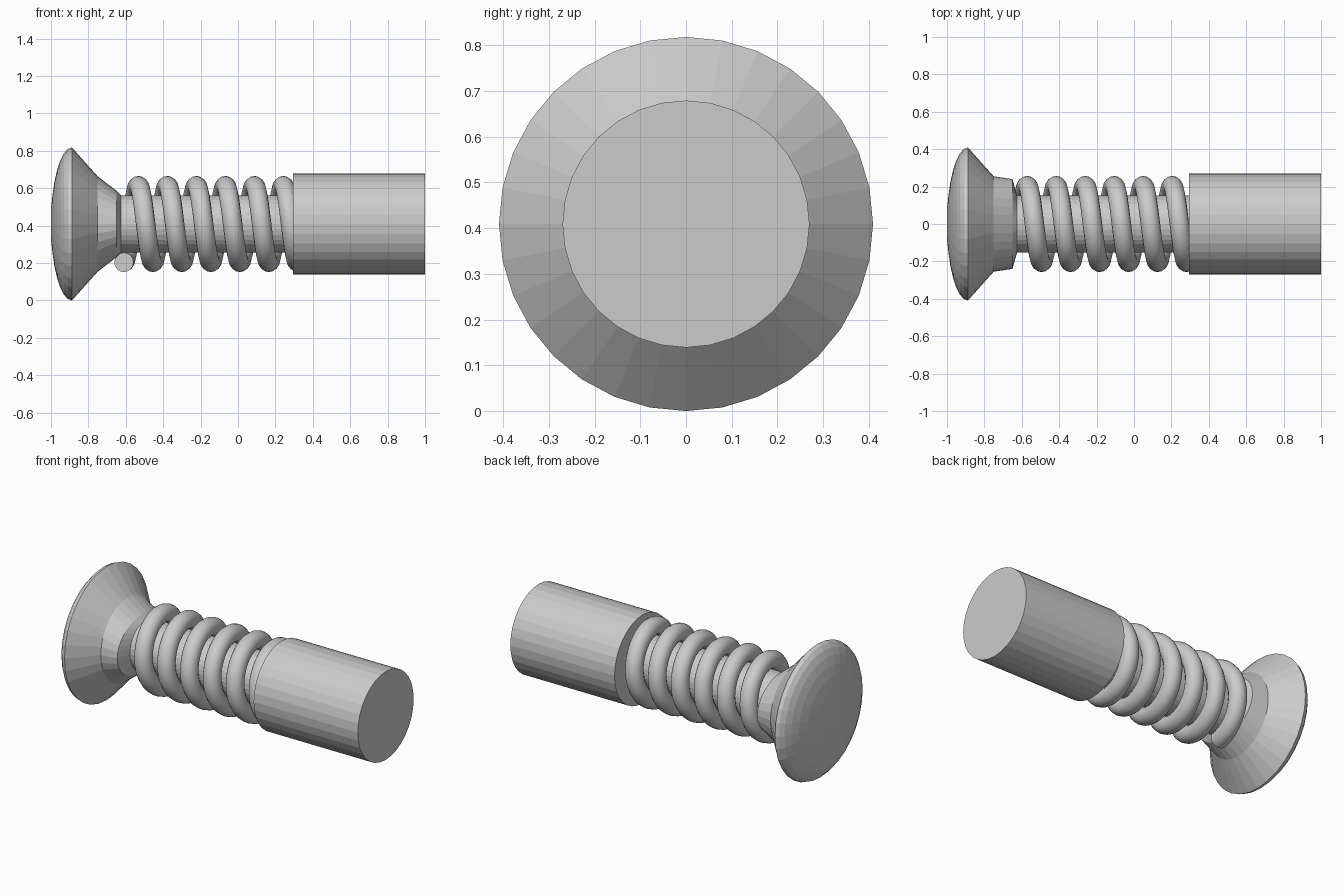
import bpy, bmesh
from math import sin, cos, pi
from mathutils import Vector

if "Cube" in bpy.data.objects:
    bpy.data.objects.remove(bpy.data.objects["Cube"])

ZC = 0.409   # height of the bolt axis
N = 32


def finish(name, bm):
    bmesh.ops.recalc_face_normals(bm, faces=bm.faces)
    me = bpy.data.meshes.new(name)
    bm.to_mesh(me)
    bm.free()
    ob = bpy.data.objects.new(name, me)
    bpy.context.collection.objects.link(ob)
    return ob


def skin(name, rings):
    """Bridge a list of point rings and cap both ends."""
    bm = bmesh.new()
    loops = [[bm.verts.new(p) for p in ring] for ring in rings]
    for a, b in zip(loops, loops[1:]):
        n = len(a)
        for i in range(n):
            j = (i + 1) % n
            bm.faces.new((a[i], a[j], b[j], b[i]))
    bm.faces.new(loops[0])
    bm.faces.new(loops[-1])
    return finish(name, bm)


def oval(x, ry, rz):
    return [Vector((x, ry * sin(2 * pi * i / N), ZC + rz * cos(2 * pi * i / N)))
            for i in range(N)]


# Domed head, countersunk cone and oval neck
R = 0.409
profile = []
for k in range(1, 9):
    t = k / 8 * pi / 2
    profile.append((-0.888 - 0.112 * cos(t), R * sin(t), R * sin(t)))
profile[0] = (-1.0, profile[0][1], profile[0][2])
profile += [(-0.75, 0.255, 0.255), (-0.65, 0.24, 0.178), (-0.625, 0.153, 0.153)]
skin("head", [oval(*p) for p in profile])

# Inner shank and end barrel
skin("shank", [oval(-0.63, 0.153, 0.153), oval(0.32, 0.153, 0.153)])
skin("barrel", [oval(0.295, 0.27, 0.27), oval(1.0, 0.27, 0.27)])

# Coil spring: starts at the bottom, six turns, last half turn enters the barrel
TURNS, STEPS, SIDES = 6, 40, 16
PITCH, RAD, WIRE = 0.155, 0.205, 0.052
coil = []
for s in range(TURNS * STEPS + 1):
    a = 2 * pi * s / STEPS
    radial = Vector((0, sin(a), -cos(a)))
    tangent = Vector((PITCH / (2 * pi), RAD * cos(a), RAD * sin(a))).normalized()
    side = tangent.cross(radial)
    centre = Vector((-0.61 + PITCH * s / STEPS, 0, ZC)) + radial * RAD
    coil.append([centre + WIRE * (radial * cos(2 * pi * k / SIDES) + side * sin(2 * pi * k / SIDES))
                 for k in range(SIDES)])
spring = skin("spring", coil)
bpy.context.view_layer.objects.active = spring
spring.select_set(True)
bpy.ops.object.shade_smooth_by_angle()
